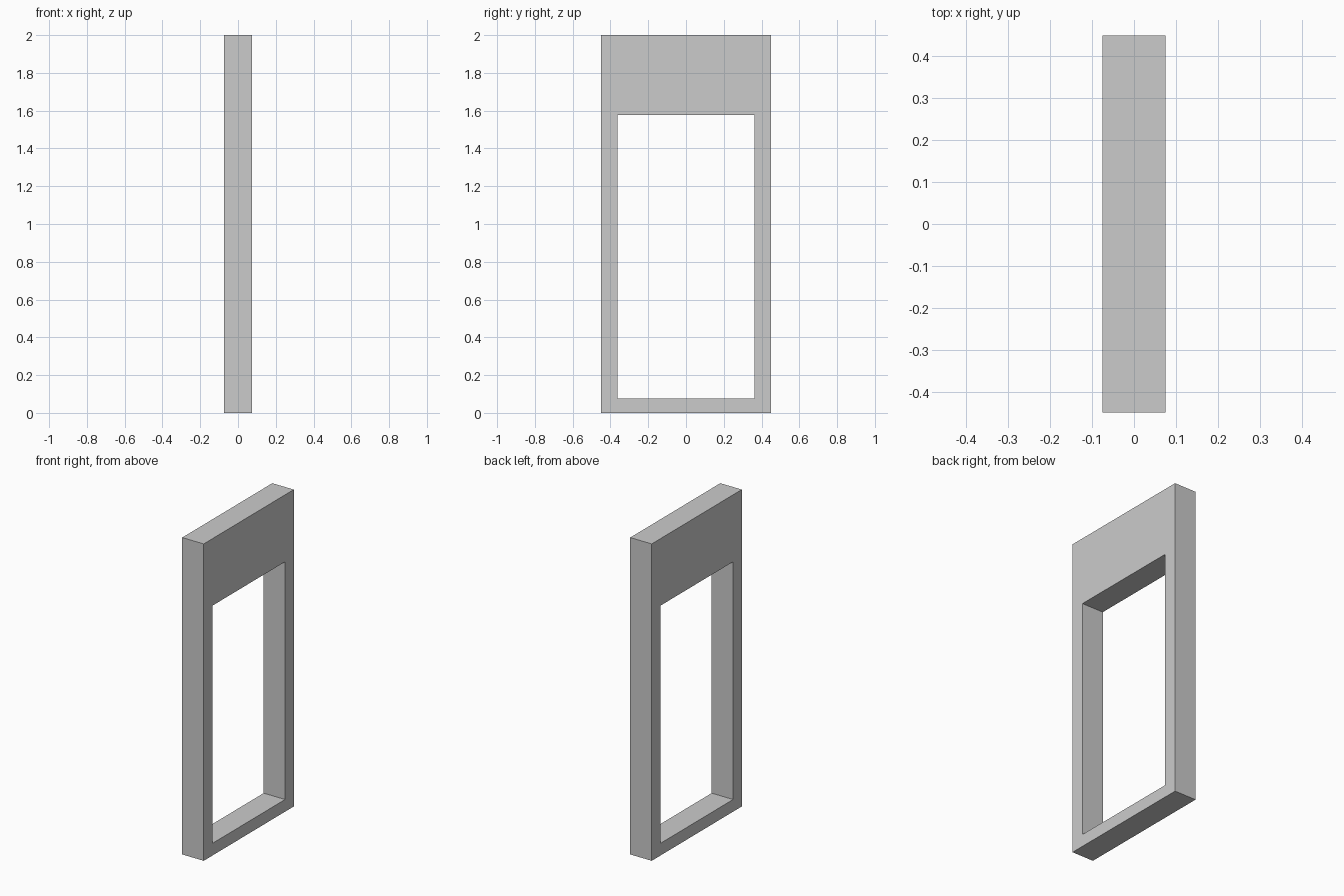
import bpy
import bmesh

if "Cube" in bpy.data.objects:
    bpy.data.objects.remove(bpy.data.objects["Cube"])

DEPTH = 0.15


def rectangle(bm, half_width, bottom, top):
    """Four corners in the plane of the frame's back face."""
    corners = [(-half_width, bottom), (half_width, bottom),
               (half_width, top), (-half_width, top)]
    return [bm.verts.new((-DEPTH / 2, y, z)) for y, z in corners]


# Frame: ring between the outer edge and the opening, extruded to its depth
bm = bmesh.new()
outer = rectangle(bm, 0.449, 0.0, 2.0)
inner = rectangle(bm, 0.3625, 0.077, 1.577)
ring = []
for i in range(4):
    j = (i + 1) % 4
    ring.append(bm.faces.new((outer[i], outer[j], inner[j], inner[i])))

extruded = bmesh.ops.extrude_face_region(bm, geom=ring, use_keep_orig=True)
moved = [v for v in extruded["geom"] if isinstance(v, bmesh.types.BMVert)]
bmesh.ops.translate(bm, verts=moved, vec=(DEPTH, 0, 0))
bmesh.ops.recalc_face_normals(bm, faces=bm.faces)

mesh = bpy.data.meshes.new("door_frame")
bm.to_mesh(mesh)
bm.free()
frame = bpy.data.objects.new("door_frame", mesh)
bpy.context.collection.objects.link(frame)
